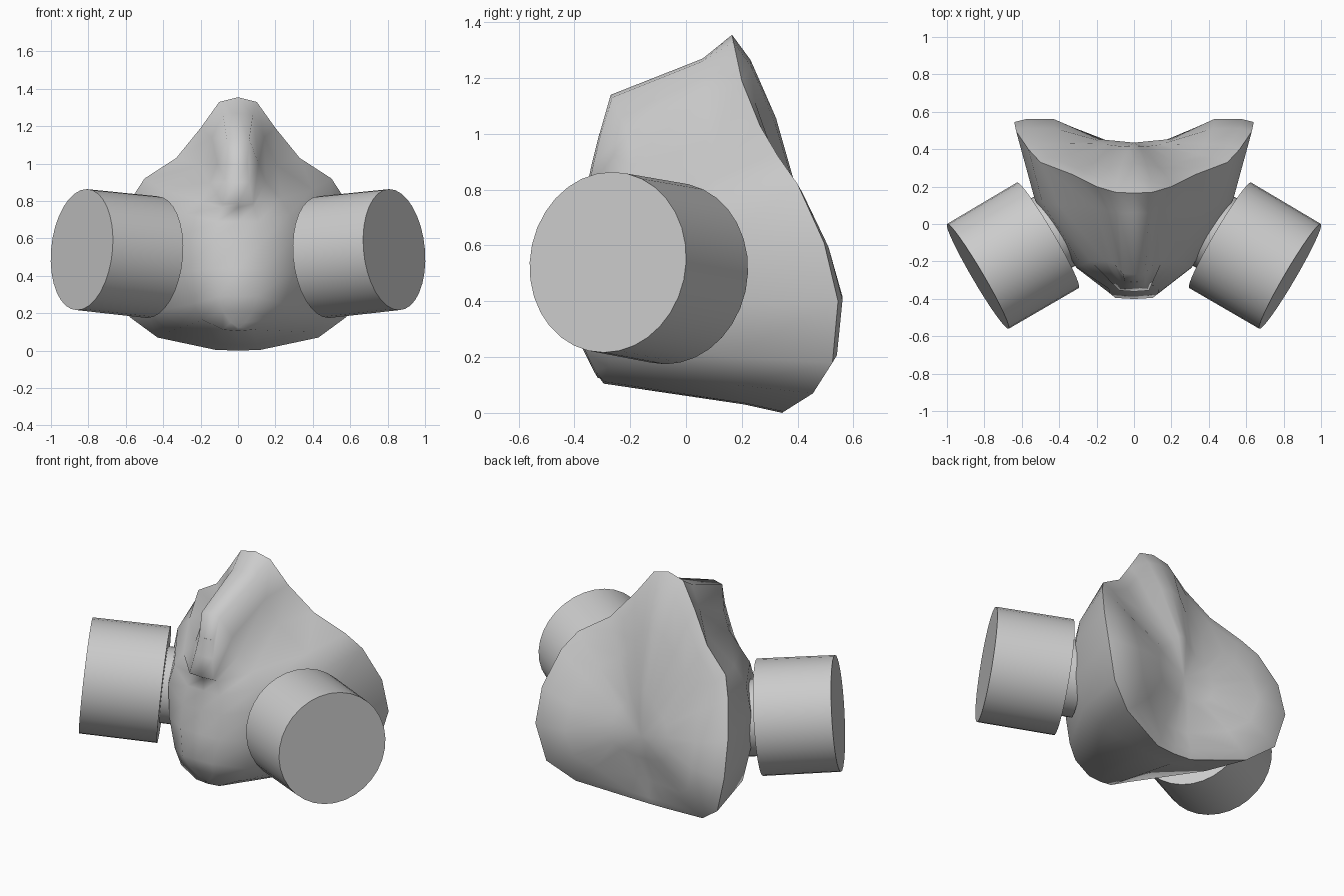
import bpy, bmesh, math
from mathutils import Vector

if "Cube" in bpy.data.objects:
    bpy.data.objects.remove(bpy.data.objects["Cube"])

# Half contours (x >= 0) of the mask, each running from the nose to the chin
RIM = [(0, .165, 1.355), (.1, .17, 1.33), (.2, .2, 1.19), (.33, .265, 1.03), (.5, .33, .92), (.565, .4, .82),
       (.63, .495, .61), (.64, .545, .4), (.58, .525, .18), (.43, .455, .07), (.12, .35, .004), (0, .345, 0)]
WALL = [(0, .06, 1.27), (.08, .06, 1.26), (.14, .07, 1.14), (.21, .09, .99), (.4, .1, .86), (.49, .115, .77),
        (.53, .13, .62), (.53, .13, .4), (.49, .15, .2), (.37, .18, .1), (.1, .21, .035), (0, .21, .03)]
FRONT = [(0, -.27, 1.14), (.06, -.265, 1.13), (.11, -.21, 1.0), (.15, -.2, .9), (.23, -.2, .81), (.28, -.22, .73),
         (.31, -.23, .61), (.3, -.24, .42), (.24, -.27, .25), (.19, -.28, .165), (.08, -.295, .112), (0, -.295, .105)]
FACE = [(0, -.31, 1.0), (.05, -.305, 1.0), (.06, -.33, .9), (.08, -.355, .785), (.085, -.325, .765), (.11, -.33, .69),
        (.13, -.35, .58), (.13, -.37, .44), (.1, -.395, .29), (.08, -.355, .21), (.04, -.325, .15), (0, -.31, .125)]


def full(half):
    return half + [(-x, y, z) for x, y, z in half[-2:0:-1]]


def inset(half, s, blend, lift=.14):
    # Back of the mask: the rim drawn in towards a shallow hollow
    out = []
    for x, y, z in half:
        y2 = y + .016 + lift * (max(0, z - .6) / .75) ** 2
        out.append((x * s, y2 + (.435 - y2) * blend, .45 + (z - .45) * s))
    return out


def mask():
    ridge = [(0, y - .006, z) for x, y, z in FACE]
    rings = [full(r) for r in (inset(RIM, .3, .85), inset(RIM, .67, 0), inset(RIM, .9, 0, .05),
                               RIM, WALL, FRONT, FACE, ridge)]
    bm = bmesh.new()
    vs = [[bm.verts.new(p) for p in r] for r in rings]
    n = len(vs[0])
    for a, b in zip(vs, vs[1:]):
        for i in range(n):
            j = (i + 1) % n
            bm.faces.new((a[i], a[j], b[j], b[i]))
    mid = bm.verts.new((0, .435, .45))
    for i in range(n):
        bm.faces.new((vs[0][(i + 1) % n], vs[0][i], mid))
    bmesh.ops.remove_doubles(bm, verts=bm.verts, dist=.0008)
    bmesh.ops.dissolve_degenerate(bm, edges=bm.edges, dist=.0005)
    bmesh.ops.recalc_face_normals(bm, faces=bm.faces)
    me = bpy.data.meshes.new("mask_body")
    bm.to_mesh(me)
    bm.free()
    ob = bpy.data.objects.new("mask_body", me)
    bpy.context.collection.objects.link(ob)
    bpy.context.view_layer.objects.active = ob
    ob.select_set(True)
    bpy.ops.object.shade_smooth_by_angle(angle=math.radians(70))


def drum(name, a, b, r1, r2):
    a, b = Vector(a), Vector(b)
    bpy.ops.mesh.primitive_cone_add(vertices=32, radius1=r1, radius2=r2, depth=(b - a).length,
                                    location=(a + b) / 2,
                                    rotation=(b - a).to_track_quat('Z', 'Y').to_euler())
    bpy.context.object.name = name
    bpy.ops.object.shade_smooth_by_angle(angle=math.radians(35))


mask()

# Filter canisters and the necks that join them to the mask
for s, side in ((1, "right"), (-1, "left")):
    drum("canister_" + side, (s * .46, -.06, .5), (s * .835, -.28, .54), .327, .325)
    drum("neck_" + side, (s * .39, -.019, .492), (s * .48, -.07, .502), .215, .215)
